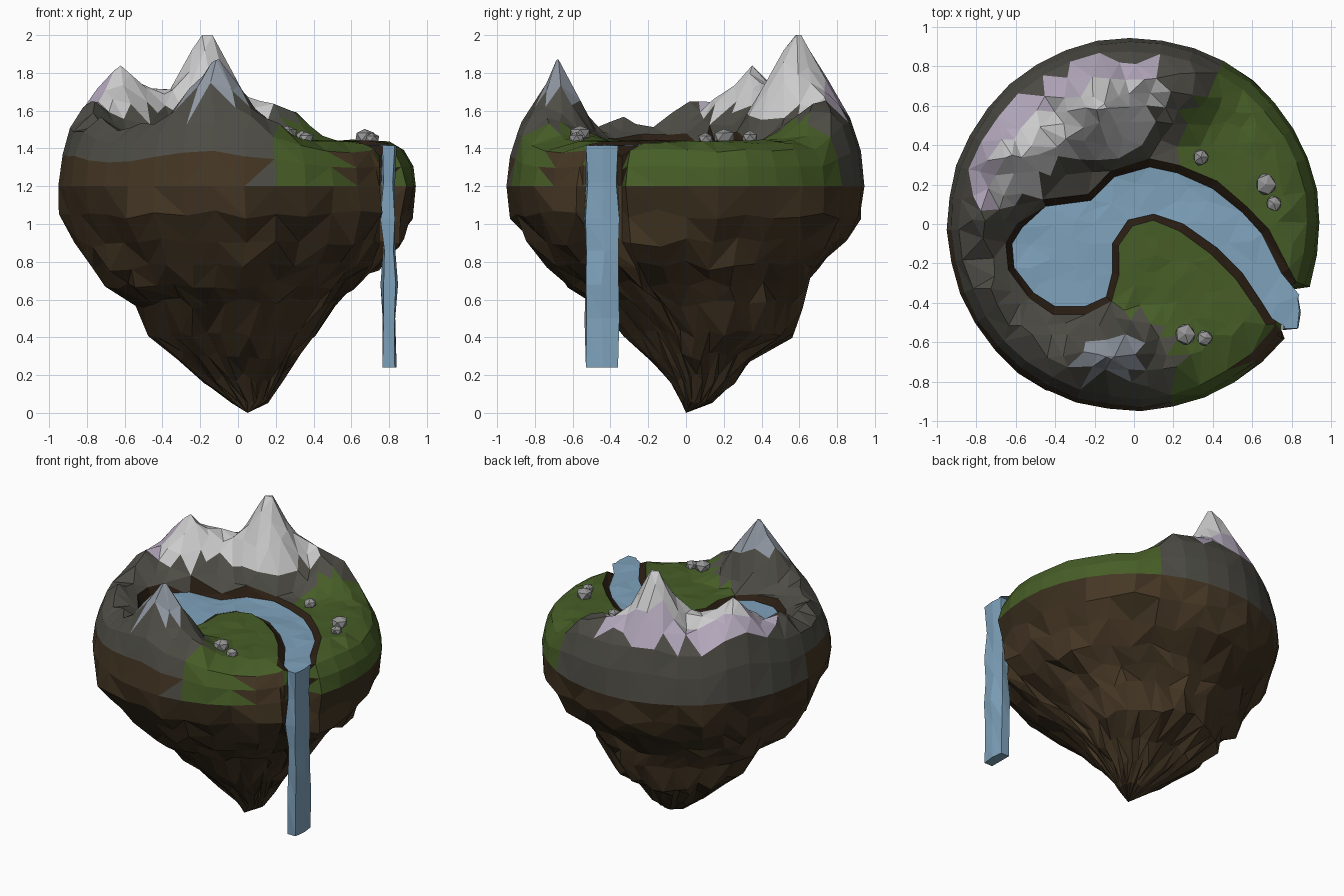
import bpy, bmesh, math, random
from mathutils import Vector, noise
from mathutils.geometry import delaunay_2d_cdt, intersect_point_line

if "Cube" in bpy.data.objects:
    bpy.data.objects.remove(bpy.data.objects["Cube"])

random.seed(4)
COLORS = {"earth": (.06, .038, .018), "dark_earth": (.042, .027, .013), "bank": (.025, .014, .007),
          "grass": (.062, .11, .02), "rock": (.075, .073, .06), "snow": (.6, .6, .6),
          "lilac_snow": (.45, .39, .5), "blue_rock": (.28, .31, .36), "water": (.21, .36, .5),
          "stone": (.3, .3, .3)}
NAMES = list(COLORS)
MATS = {}
for n, c in COLORS.items():
    MATS[n] = bpy.data.materials.new(n)
    MATS[n].diffuse_color = (*c, 1)


def finish(name, bm, mats):
    bmesh.ops.recalc_face_normals(bm, faces=bm.faces)
    me = bpy.data.meshes.new(name)
    bm.to_mesh(me)
    bm.free()
    for m in mats:
        me.materials.append(MATS[m])
    ob = bpy.data.objects.new(name, me)
    bpy.context.collection.objects.link(ob)
    return ob


def inside(x, y, poly):
    hit = False
    for (ax, ay), (bx, by) in zip(poly, poly[1:] + poly[:1]):
        if (ay > y) != (by > y) and x < ax + (y - ay) * (bx - ax) / (by - ay):
            hit = not hit
    return hit


def edge_dist(x, y, poly):
    p, best = Vector((x, y)), 9
    for a, b in zip(poly, poly[1:] + poly[:1]):
        a, b = Vector(a), Vector(b)
        t = intersect_point_line(p, a, b)[1]
        best = min(best, (p - a.lerp(b, min(1, max(0, t)))).length)
    return best


def smooth(a, b, t):
    t = min(1, max(0, (t - a) / (b - a)))
    return t * t * (3 - 2 * t)


def lookup(table, a):
    for (a0, v0), (a1, v1) in zip(table, table[1:]):
        if a0 <= a <= a1:
            return v0 + (v1 - v0) * (a - a0) / (a1 - a0)
    return 0


# Plan outlines: river (counter-clockwise) and meadow
RIVER = [(-.62, -.1), (-.61, -.22), (-.51, -.35), (-.4, -.42), (-.25, -.42), (-.14, -.37), (-.11, -.25),
         (-.11, -.1), (-.03, .02), (.1, .05), (.25, 0), (.42, -.12), (.55, -.25), (.65, -.4), (.7, -.48),
         (.77, -.525), (.84, -.36), (.75, -.25), (.65, -.05), (.55, .06), (.4, .18), (.22, .26),
         (.08, .29), (-.1, .24), (-.22, .12), (-.45, .09), (-.57, -.02)]
MEADOW = [(-.5, -.47), (-.1, -.43), (.1, -.47), (.24, -.65), (.2, -1), (1, -1), (1, .9), (.5, .85),
          (.26, .55), (.2, .28), (-.15, .1), (-.15, -.4)]
RIDGE = [(0, 0), (50, 0), (58, .05), (66, .18), (90, .21), (180, .21), (200, .16), (217, .07), (235, .09),
         (250, .2), (262, .22), (280, .14), (295, .02), (302, 0), (360, 0)]


def height(x, y):
    r, a = math.hypot(x, y), math.degrees(math.atan2(y, x)) % 360
    d = 0 if inside(x, y, RIVER) else edge_dist(x, y, RIVER)
    if d < .025:
        return 1.4 if edge_dist(x, y, RIVER) < .025 else 1.36
    amp = lookup(RIDGE, a)
    h = 1.44 + amp * smooth(.4, .74, r) * min(1, d / .18)
    h -= (.05 + .32 * amp) * max(0, (r - .76) / .12) ** 2
    # back peak, left peak, the saddle between them, front peak
    h = max(h, 2.04 - 1.7 * math.hypot(x + .17, y - .59), 1.87 - 1.25 * math.hypot(x + .62, y - .35))
    t = intersect_point_line(Vector((x, y)), Vector((-.62, .35)), Vector((-.17, .59)))
    if 0 < t[1] < 1:
        h = max(h, 1.77 - 1.15 * (Vector((x, y, 0)) - t[0].to_3d()).length)
    h = max(h, 1.9 - math.hypot(1.35 * (x + .12), 2.1 * (y + .675)))
    return min(2, h + noise.noise(Vector((x * 9, y * 9, 3))) * (.012 + .2 * amp * smooth(.4, .6, r) * (r < .8)))


# Underside rings: z, x range, y range
RINGS = [(1.2, -.95, .945, -.95, .945), (1.05, -.92, .93, -.92, .91), (.9, -.85, .87, -.83, .82),
         (.78, -.78, .77, -.72, .7), (.68, -.7, .63, -.62, .64), (.58, -.53, .54, -.49, .61),
         (.42, -.47, .4, -.32, .56), (.3, -.33, .31, -.2, .35), (.18, -.19, .23, -.09, .26),
         (.06, -.03, .16, -.02, .14)]
NOTCH = [(-35, -.545), (-28, -.44), (-21.3, -.34)]       # recess behind the waterfall
ANGLES = [(a, y) for a, y in NOTCH] + [(-19.5 + 342 * i / 34, None) for i in range(35)]


def ring(x0, x1, y0, y1, jit):
    out = []
    for a, ny in ANGLES:
        c, s, k = math.cos(math.radians(a)), math.sin(math.radians(a)), 1 + random.uniform(-jit, jit)
        x = (x0 + x1) / 2 + c * k * (x1 - x0) / 2
        y = (y0 + y1) / 2 + s * k * (y1 - y0) / 2
        if ny and x > .75:
            x, y = .75, ny
        out.append((x, y))
    return out


# Island top: triangulated terrain with the river and bank lines cut in
rim = ring(-.885, .88, -.885, .88, .008)
pts = [Vector(p) for p in rim]
edges = [(i, (i + 1) % len(rim)) for i in range(len(rim))]
N = len(RIVER)
for off in (0, .036):
    last = first = None
    for i in range(N):
        t = (Vector(RIVER[(i + 1) % N]) - Vector(RIVER[i - 1])).normalized()
        p = Vector(RIVER[i]) + Vector((t.y, -t.x)) * off * random.uniform(.85, 1.25)
        if 15 <= i <= 16:
            last = None
            continue
        pts.append(p)
        if last is not None:
            edges.append((last, len(pts) - 1))
        last = len(pts) - 1
        first = last if first is None else first
    edges.append((last, first))
pts += [Vector(p) for p in ((-.19, .58), (-.15, .61), (-.62, .35), (-.14, -.675), (-.1, -.675))]
S = .092
for j in range(-10, 11):
    for i in range(-10, 11):
        x = (i + .5 * (j % 2)) * S + random.uniform(-.025, .025)
        y = j * S * .9 + random.uniform(-.025, .025)
        d = edge_dist(x, y, RIVER)
        if math.hypot(x, y) < .83 and (d > .075 or (d > .04 and inside(x, y, RIVER))):
            pts.append(Vector((x, y)))
co, _, tris, *_ = delaunay_2d_cdt(pts, edges, [], 1, 1e-5)
bm = bmesh.new()
vs = [bm.verts.new((p.x, p.y, height(p.x, p.y))) for p in co]
for t in tris:
    bm.faces.new([vs[i] for i in t])

# Island sides and underside
top = [(x, y, height(x, y)) for x, y in rim]
mid = [(x, y, 1.2 + .55 * (t[2] - 1.2)) for (x, y), t in zip(ring(-.93, .925, -.93, .925, .008), top)]
loops = [top, mid]
for k, (z, *box) in enumerate(RINGS):
    jit, dz = (.004, 0) if k == 0 else (.045, .03 if z > .1 else .01)
    loops.append([(x, y, z + random.uniform(-dz, dz)) for x, y in ring(*box, jit)])
rows = [[bm.verts.new(p) for p in lp] for lp in loops]
M = len(ANGLES)
for a, b in zip(rows, rows[1:]):
    for i in range(M):
        j = (i + 1) % M
        q = (a[i], a[j], b[j], b[i])
        for o in ((0, 1, 2), (0, 2, 3)) if (i + len(q)) % 2 else ((0, 1, 3), (1, 2, 3)):
            bm.faces.new([q[n] for n in o])
tip = bm.verts.new((.05, 0, 0))
for i in range(M):
    bm.faces.new((rows[-1][i], rows[-1][(i + 1) % M], tip))
bmesh.ops.remove_doubles(bm, verts=bm.verts, dist=2e-4)


def ground(c):
    r, a = math.hypot(c.x, c.y), math.degrees(math.atan2(c.y, c.x)) % 360
    if c.z < 1.2:
        return "earth" if noise.noise(c * 3) > -.05 and c.z > .3 else "dark_earth"
    if c.z < 1.46 and r < .87 and (inside(c.x, c.y, RIVER) or edge_dist(c.x, c.y, RIVER) < .03):
        return "bank"
    if r > .87 and (308 < a < 326 or (185 < a < 278 and c.z < 1.34)):
        return "earth"
    if inside(c.x, c.y, MEADOW):
        return "grass"
    if c.y < -.4 and c.z > 1.66:
        return "blue_rock"
    if c.x < .16 and c.y > .08 and c.z > 1.6 and r < .86:
        return "lilac_snow" if r > .74 and c.z < 1.76 else "snow"
    return "rock"


for f in bm.faces:
    f.material_index = NAMES.index(ground(f.calc_center_median()))
finish("island", bm, NAMES)

# River surface
pts = [Vector(p) for p in RIVER]
for i in range(-7, 9):
    for j in range(-5, 4):
        x, y = i * .1 + random.uniform(-.03, .03), j * .1 + random.uniform(-.03, .03)
        if inside(x, y, RIVER) and edge_dist(x, y, RIVER) > .04:
            pts.append(Vector((x, y)))
co, _, tris, *_ = delaunay_2d_cdt(pts, [(i, (i + 1) % N) for i in range(N)], [], 1, 1e-5)
bm = bmesh.new()
vs = [bm.verts.new((p.x, p.y, 1.418 + random.uniform(-.006, .006))) for p in co]
for t in tris:
    bm.faces.new([vs[i] for i in t])
finish("river", bm, ["water"])

# Waterfall: jittered slab
bm = bmesh.new()
prev = None
for z in (1.415, 1.22, 1.03, .86, .68, .5, .24):
    j = 0 if z in (1.415, .24) else .013
    sect = [(.765, -.53), (.83, -.53), (.84, -.44), (.83, -.36), (.765, -.36)]
    cur = [bm.verts.new((x + random.uniform(-j, j), y + random.uniform(-j, j) * .8, z)) for x, y in sect]
    if prev:
        for i in range(5):
            k = (i + 1) % 5
            bm.faces.new((prev[i], prev[k], cur[k]))
            bm.faces.new((prev[i], cur[k], cur[i]))
    else:
        bm.faces.new(cur)
    prev = cur
bm.faces.new(prev)
finish("waterfall", bm, ["water"])

# Loose stones
for i, (x, y, s) in enumerate([(.34, .34, .046), (.67, .2, .058), (.71, .105, .043), (.26, -.56, .058), (.36, -.58, .043)]):
    bm = bmesh.new()
    bmesh.ops.create_icosphere(bm, subdivisions=1, radius=s)
    for v in bm.verts:
        v.co *= random.uniform(.88, 1.1)
        v.co.z *= .8
    finish(f"stone_{i + 1}", bm, ["stone"]).location = (x, y, height(x, y) + s * .4)

for m in bpy.data.materials:
    if m.users and not m.is_grease_pencil:
        m.use_nodes = True
        m.node_tree.nodes["Principled BSDF"].inputs["Base Color"].default_value = m.diffuse_color
